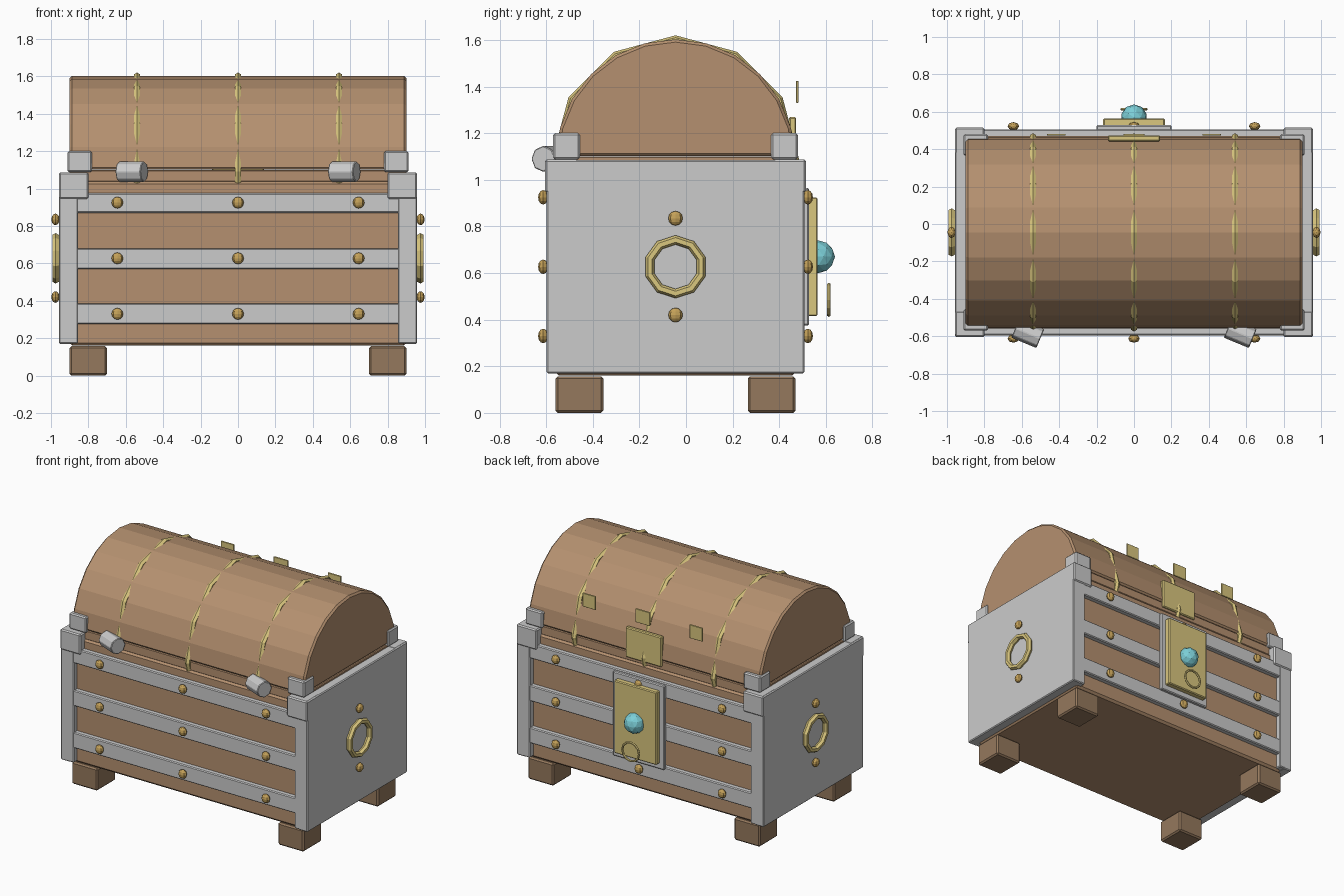
import bpy, math

if "Cube" in bpy.data.objects:
    bpy.data.objects.remove(bpy.data.objects["Cube"])

CY = -0.045  # depth centre of the chest


def material(name, rgb):
    m = bpy.data.materials.new(name)
    m.diffuse_color = (*rgb, 1)
    m.use_nodes = True
    m.node_tree.nodes["Principled BSDF"].inputs["Base Color"].default_value = m.diffuse_color
    return m


WOOD = material("wood", (0.46, 0.28, 0.16))
DARK = material("dark_wood", (0.30, 0.19, 0.11))
GOLD = material("gold", (0.70, 0.57, 0.21))
BRASS = material("brass", (0.56, 0.36, 0.10))
GEM = material("gem", (0.20, 0.62, 0.68))


def finish(name, mat=None, bevel=0):
    o = bpy.context.object
    o.name = name
    if mat:
        o.data.materials.append(mat)
    if bevel:
        b = o.modifiers.new("Bevel", 'BEVEL')
        b.width, b.segments = bevel, 1
        b.limit_method = 'ANGLE'
        b.angle_limit = math.radians(40)
    return o


def box(name, x, y, z, mat=None, bevel=0.006):
    """Box from (min, max) ranges; y is measured from the chest centre."""
    r = (x, (y[0] + CY, y[1] + CY), z)
    bpy.ops.mesh.primitive_cube_add(size=1, location=[(a + b) / 2 for a, b in r])
    o = bpy.context.object
    o.scale = [abs(b - a) for a, b in r]
    bpy.ops.object.transform_apply(location=False, rotation=False, scale=True)
    return finish(name, mat, bevel)


def span(s, a, b):
    return tuple(sorted((s * a, s * b)))


def rivet(name, loc, axis):
    bpy.ops.mesh.primitive_uv_sphere_add(segments=8, ring_count=6, radius=0.031, location=loc)
    o = finish(name, BRASS)
    o.scale[axis] = 0.7


def torus(name, loc, rot, major, minor, segs, sides):
    bpy.ops.mesh.primitive_torus_add(location=loc, rotation=rot, major_radius=major,
                                     minor_radius=minor, major_segments=segs, minor_segments=sides)
    return finish(name, GOLD)


# Wooden body and lid rim
box("body", (-0.9, 0.9), (-0.515, 0.515), (0.16, 1.04), WOOD, 0.015)
box("lid_rim", (-0.9, 0.9), (-0.505, 0.505), (1.035, 1.10), WOOD, 0.005)

# Half-round lid
R, LZ = 0.513, 1.09
arc = [(R * math.cos(math.pi * i / 12), R * math.sin(math.pi * i / 12)) for i in range(13)]
arc[0], arc[-1] = (R, 0.012), (-R, 0.012)
n = len(arc)
verts = [(x, CY + y, LZ + z) for x in (-0.9, 0.9) for y, z in arc]
faces = [tuple(range(n))[::-1], tuple(range(n, 2 * n))]
faces += [(i, (i + 1) % n, n + (i + 1) % n, n + i) for i in range(n)]
me = bpy.data.meshes.new("lid")
me.from_pydata(verts, [], faces)
lid = bpy.data.objects.new("lid", me)
bpy.context.collection.objects.link(lid)
bpy.context.view_layer.objects.active = lid
bpy.ops.object.select_all(action='DESELECT')
lid.select_set(True)
bpy.ops.object.mode_set(mode='EDIT')
bpy.ops.mesh.select_all(action='SELECT')
bpy.ops.mesh.normals_make_consistent(inside=False)
bpy.ops.object.mode_set(mode='OBJECT')
finish("lid", WOOD, 0.012)

for sx in (-1, 1):
    # Iron side panels with ring handle and rivets
    box("side_panel", span(sx, 0.89, 0.958), (-0.553, 0.553), (0.17, 1.085))
    torus("side_ring", (sx * 0.975, CY, 0.627), (0, math.pi / 2, 0), 0.115, 0.02, 10, 6)
    for z in (0.42, 0.835):
        rivet("side_rivet", (sx * 0.976, CY, z), 0)
    # Hinge barrels
    bpy.ops.mesh.primitive_cylinder_add(vertices=8, radius=0.056, depth=0.145,
                                        location=(sx * 0.568, -0.585, 1.09),
                                        rotation=(0, math.pi / 2, 0))
    finish("hinge", None, 0.004).rotation_euler = (math.pi / 8, math.pi / 2, 0)
    for sy in (-1, 1):
        # Feet, posts and iron corners
        box("foot", span(sx, 0.70, 0.90), span(sy, 0.31, 0.515), (0, 0.157), DARK, 0.01)
        box("corner_post", span(sx, 0.855, 0.956), span(sy, 0.50, 0.553), (0.172, 1.08))
        box("body_corner", span(sx, 0.80, 0.9575), span(sy, 0.42, 0.56), (0.945, 1.087), None, 0.008)
        box("lid_corner", span(sx, 0.78, 0.912), span(sy, 0.41, 0.525), (1.088, 1.20), None, 0.008)

for sy in (-1, 1):
    # Horizontal iron straps with rivets
    for z0, z1, zr in ((0.275, 0.385, 0.33), (0.57, 0.68, 0.627), (0.87, 0.975, 0.925)):
        box("iron_strap", (-0.87, 0.87), span(sy, 0.50, 0.55), (z0, z1))
        for x in (-0.645, 0, 0.645):
            rivet("strap_rivet", (x, CY + sy * 0.568, zr), 1)

# Gold bands around the lid
for x in (-0.54, 0, 0.54):
    torus("lid_band", (x, CY, LZ), (0, math.pi / 2, 0), 0.51, 0.02, 12, 6)

# Lock: iron backing, gold plate, gem, ring and hasp
box("lock_backing", (-0.2, 0.2), (0.545, 0.573), (0.375, 0.965))
box("lock_plate", (-0.165, 0.165), (0.565, 0.61), (0.415, 0.925), GOLD)
bpy.ops.mesh.primitive_ico_sphere_add(subdivisions=2, radius=0.07, location=(0, 0.569, 0.67))
finish("gem", GEM)
torus("lock_ring", (0, 0.613, 0.485), (math.pi / 2, 0, 0), 0.065, 0.008, 12, 6)
box("hasp", (-0.14, 0.14), (0.487, 0.518), (1.06, 1.27), GOLD)
for x, w in ((-0.415, 0.05), (0, 0.055), (0.415, 0.05)):
    box("lid_ornament", (x - w, x + w), (0.517, 0.527), (1.33, 1.425), GOLD, 0.002)
